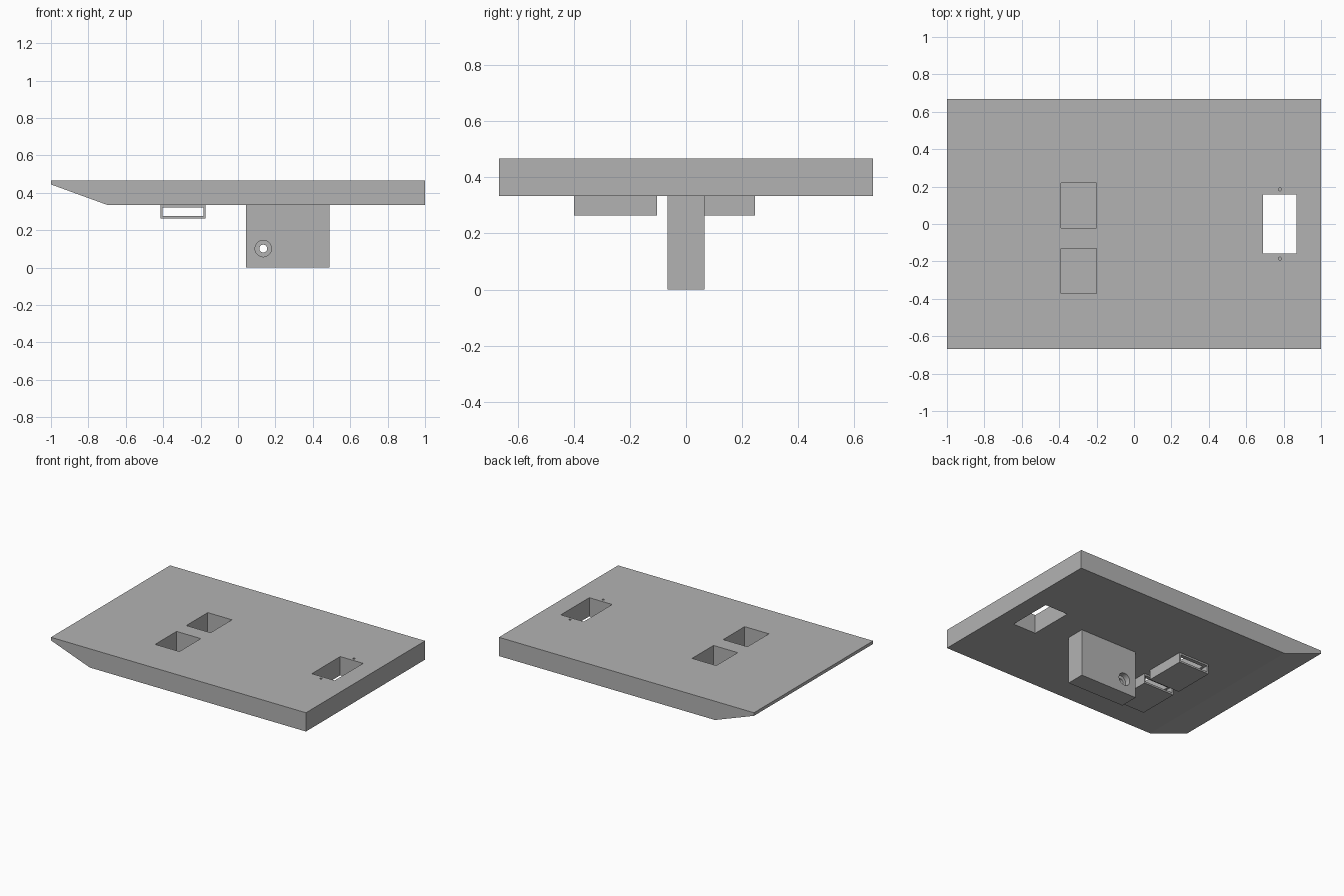
import bpy, bmesh, math
from mathutils import Matrix, Vector

cube = bpy.data.objects.get("Cube")
if cube:
    bpy.data.objects.remove(cube, do_unlink=True)

grey = bpy.data.materials.new("plain grey")
grey.use_nodes = True
colour = (0.45, 0.45, 0.45, 1)
grey.diffuse_color = colour
grey.node_tree.nodes["Principled BSDF"].inputs["Base Color"].default_value = colour


def finish(name, bm):
    bmesh.ops.recalc_face_normals(bm, faces=bm.faces)
    mesh = bpy.data.meshes.new(name)
    bm.to_mesh(mesh)
    bm.free()
    mesh.materials.append(grey)
    obj = bpy.data.objects.new(name, mesh)
    bpy.context.collection.objects.link(obj)
    return obj


def box(name, x, y, z):
    """Box from three (low, high) ranges."""
    bm = bmesh.new()
    size = Vector((x[1] - x[0], y[1] - y[0], z[1] - z[0]))
    centre = Vector((sum(x), sum(y), sum(z))) / 2
    bmesh.ops.create_cube(bm, size=1, matrix=Matrix.Translation(centre) @ Matrix.Diagonal(size).to_4x4())
    return finish(name, bm)


def cylinder(name, centre, radius, depth, along_y=False, sides=32):
    bm = bmesh.new()
    turn = Matrix.Rotation(math.pi / 2 if along_y else 0, 4, "X")
    bmesh.ops.create_cone(bm, cap_ends=True, segments=sides, radius1=radius, radius2=radius,
                          depth=depth, matrix=Matrix.Translation(centre) @ turn)
    return finish(name, bm)


def cut(obj, cutter):
    """Subtract the cutter, then discard it."""
    cutter.hide_render = True
    mod = obj.modifiers.new("cut", "BOOLEAN")
    mod.operation = "DIFFERENCE"
    mod.solver = "EXACT"
    mod.object = cutter
    bpy.context.view_layer.objects.active = obj
    bpy.ops.object.modifier_apply(modifier=mod.name)
    bpy.data.objects.remove(cutter, do_unlink=True)


BASE, TOP, HALF = 0.334, 0.467, 0.667

# Deck plate with a sloped underside at one end
bm = bmesh.new()
profile = [(-1, TOP), (1, TOP), (1, BASE), (-0.695, BASE), (-1, 0.445)]
side = bm.faces.new([bm.verts.new((x, -HALF, z)) for x, z in profile])
swept = bmesh.ops.extrude_face_region(bm, geom=[side])["geom"]
bmesh.ops.translate(bm, vec=(0, 2 * HALF, 0), verts=[v for v in swept if isinstance(v, bmesh.types.BMVert)])
deck = finish("deck_plate", bm)

# Rectangular through opening with a small blind screw hole at each end
cut(deck, box("opening_cutter", (0.69, 0.87), (-0.159, 0.159), (0.2, 0.6)))
for sign in (-1, 1):
    cut(deck, cylinder("screw_cutter", (0.78, sign * 0.185, TOP), 0.008, 0.16, sides=16))

# Two open-ended trays hung below the deck, each reached by a pocket
for name, y0 in (("front_tray", -0.399), ("rear_tray", -0.05)):
    y1 = y0 + 0.295
    tray = box(name, (-0.415, -0.175), (y0, y1), (0.264, BASE))
    cut(tray, box("slot_cutter", (-0.405, -0.185), (y0 - 0.1, y1 + 0.1), (0.277, 0.322)))
    pocket = (-0.39, -0.2), (y0 + 0.028, y1 - 0.027)
    cut(tray, box("tray_pocket_cutter", *pocket, (0.3, 0.6)))
    cut(deck, box("deck_pocket_cutter", *pocket, (0.3, 0.6)))

# Mounting block with a pin hole, counterbored on both faces
block = box("mounting_block", (0.042, 0.49), (-0.066, 0.066), (0, BASE))
cut(block, cylinder("pin_cutter", (0.135, 0, 0.102), 0.021, 0.4, along_y=True))
for sign in (-1, 1):
    cut(block, cylinder("bore_cutter", (0.135, sign * 0.066, 0.102), 0.044, 0.08, along_y=True))
